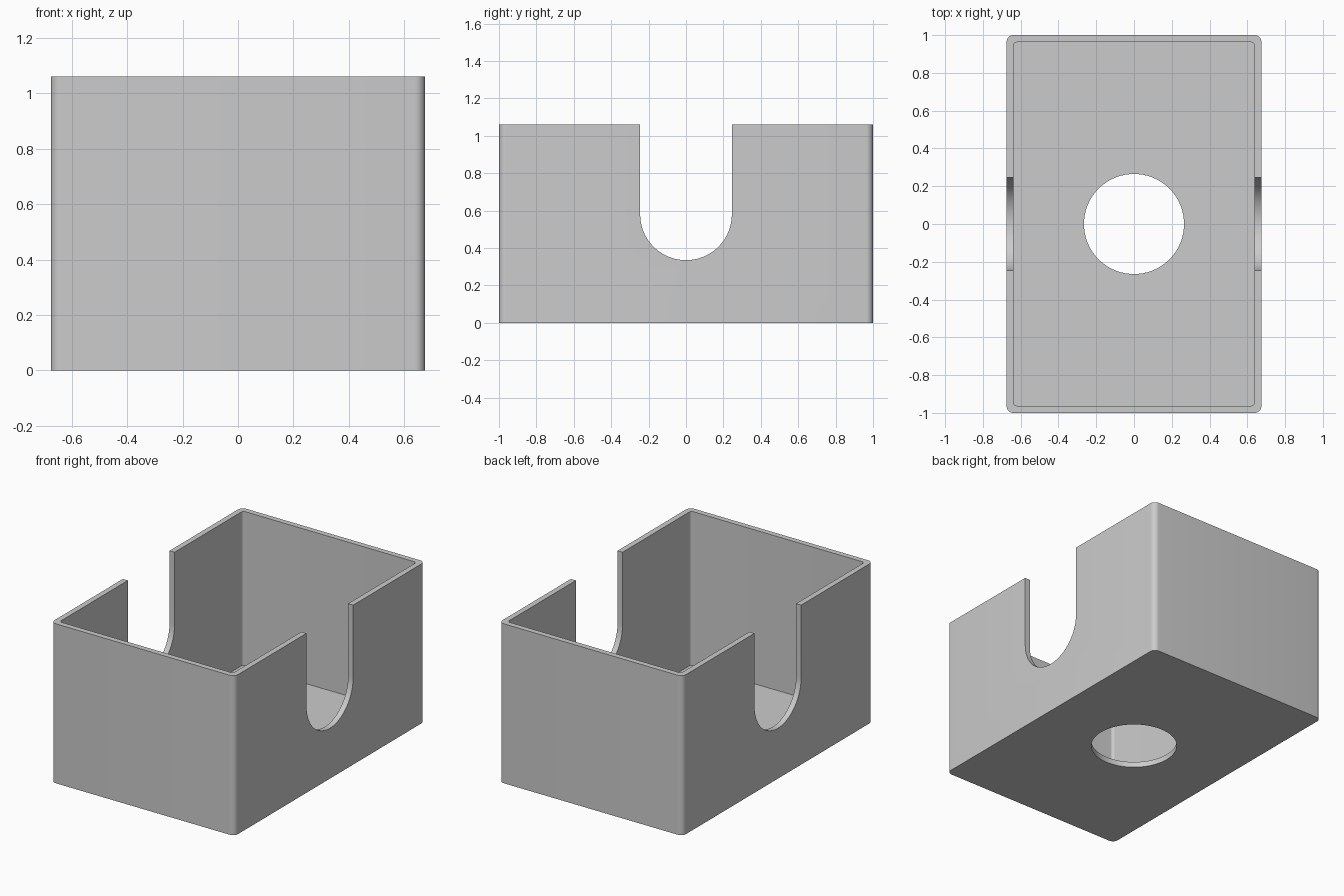
import bpy
import math
from math import cos, sin, pi

if "Cube" in bpy.data.objects:
    bpy.data.objects.remove(bpy.data.objects["Cube"], do_unlink=True)

HALF_X, HALF_Y, HEIGHT = 0.675, 1.0, 1.06
WALL, FLOOR = 0.037, 0.037
OUTER_R, INNER_R = 0.037, 0.02
SLOT_R, SLOT_Z = 0.245, 0.58
HOLE_R = 0.265

grey = bpy.data.materials.new("plain grey")
grey.use_nodes = True
colour = (0.6, 0.6, 0.6, 1)
grey.diffuse_color = colour
grey.node_tree.nodes["Principled BSDF"].inputs["Base Color"].default_value = colour


def arc(cx, cy, r, start, end, steps):
    return [(cx + r * cos(start + (end - start) * i / steps),
             cy + r * sin(start + (end - start) * i / steps)) for i in range(steps + 1)]


def rounded_rect(hx, hy, r):
    pts = []
    for k, (sx, sy) in enumerate([(1, 1), (-1, 1), (-1, -1), (1, -1)]):
        pts += arc(sx * (hx - r), sy * (hy - r), r, k * pi / 2, (k + 1) * pi / 2, 8)
    return pts


def prism(name, outline, low, high, place):
    """Extrude a closed outline between two levels; place maps (u, v, w) to xyz."""
    n = len(outline)
    verts = [place(u, v, w) for w in (low, high) for u, v in outline]
    faces = [list(range(n))[::-1], list(range(n, 2 * n))]
    faces += [(i, (i + 1) % n, (i + 1) % n + n, i + n) for i in range(n)]
    mesh = bpy.data.meshes.new(name)
    mesh.from_pydata(verts, [], faces)
    mesh.materials.append(grey)
    obj = bpy.data.objects.new(name, mesh)
    bpy.context.collection.objects.link(obj)
    return obj


def upright(u, v, w):
    return (u, v, w)


def sideways(u, v, w):
    return (w, u, v)


# Solid block with rounded vertical corners
box = prism("open_box", rounded_rect(HALF_X, HALF_Y, OUTER_R), 0, HEIGHT, upright)

# Cavity, U-shaped notch through both sides, round hole in the floor
cavity = prism("cavity_cutter", rounded_rect(HALF_X - WALL, HALF_Y - WALL, INNER_R),
               FLOOR, HEIGHT + 0.2, upright)
notch_outline = arc(0, SLOT_Z, SLOT_R, pi, 2 * pi, 40)
notch_outline += [(SLOT_R, HEIGHT + 0.3), (-SLOT_R, HEIGHT + 0.3)]
notch = prism("notch_cutter", notch_outline, -1, 1, sideways)
hole = prism("hole_cutter", arc(0, 0, HOLE_R, 0, 2 * pi, 72)[:-1], -0.2, 0.3, upright)

cutters = [cavity, notch, hole]
for cutter in cutters:
    cutter.hide_render = True
    mod = box.modifiers.new(cutter.name, 'BOOLEAN')
    mod.operation = 'DIFFERENCE'
    mod.solver = 'EXACT'
    mod.object = cutter

# Bake the cuts and drop the cutters
depsgraph = bpy.context.evaluated_depsgraph_get()
box_mesh = bpy.data.meshes.new_from_object(box.evaluated_get(depsgraph))
box.modifiers.clear()
box.data = box_mesh
box_mesh.name = "open_box"
for cutter in cutters:
    bpy.data.objects.remove(cutter, do_unlink=True)

# Smooth rounded corners, crisp edges elsewhere
bpy.ops.object.select_all(action='DESELECT')
box.select_set(True)
bpy.context.view_layer.objects.active = box
bpy.ops.object.shade_smooth_by_angle(angle=math.radians(30))
